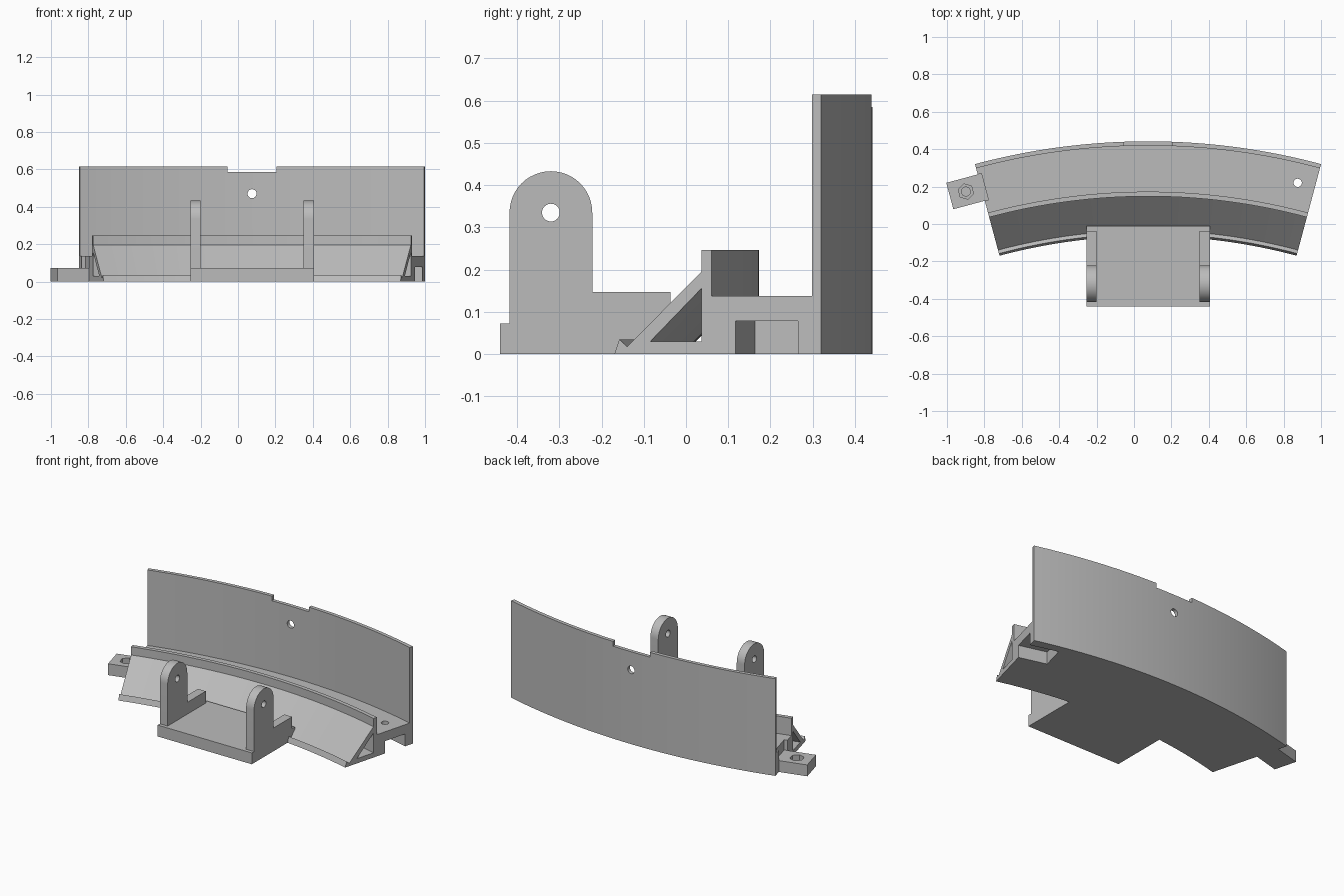
import bpy, bmesh, math
from mathutils import Matrix, Vector

if "Cube" in bpy.data.objects:
    bpy.data.objects.remove(bpy.data.objects["Cube"])

CENTRE = Vector((0.075, -3.133, 0))   # centre of the curved body
HALF = math.radians(15)               # half of the swept angle

grey = bpy.data.materials.new("plain grey")
grey.use_nodes = True
grey.diffuse_color = (0.5, 0.5, 0.5, 1)
grey.node_tree.nodes["Principled BSDF"].inputs["Base Color"].default_value = (0.5, 0.5, 0.5, 1)


def finish(name, bm):
    bmesh.ops.recalc_face_normals(bm, faces=bm.faces)
    mesh = bpy.data.meshes.new(name)
    bm.to_mesh(mesh)
    bm.free()
    mesh.materials.append(grey)
    ob = bpy.data.objects.new(name, mesh)
    bpy.context.collection.objects.link(ob)
    return ob


def sweep(name, profile, half, steps=48):
    """Sweep a (radius, height) profile along the arc."""
    bm = bmesh.new()
    rings = []
    for i in range(steps + 1):
        a = half * (2 * i / steps - 1)
        rings.append([bm.verts.new(CENTRE + Vector((r * math.sin(a), r * math.cos(a), z)))
                      for r, z in profile])
    n = len(profile)
    for a, b in zip(rings, rings[1:]):
        for k in range(n):
            m = (k + 1) % n
            bm.faces.new((a[k], a[m], b[m], b[k]))
    bm.faces.new(rings[0])
    bm.faces.new(rings[-1])
    return finish(name, bm)


def box(name, x, y, z):
    bm = bmesh.new()
    bmesh.ops.create_cube(bm, size=1)
    for v in bm.verts:
        v.co = [lo + (hi - lo) * (c + 0.5) for c, (lo, hi) in zip(v.co, (x, y, z))]
    return finish(name, bm)


def rod(name, radius, length, at, axis="Z", sides=32):
    bm = bmesh.new()
    bmesh.ops.create_cone(bm, cap_ends=True, segments=sides, radius1=radius,
                          radius2=radius, depth=length)
    if axis != "Z":
        turn = Matrix.Rotation(math.pi / 2, 4, "Y" if axis == "X" else "X")
        bmesh.ops.transform(bm, matrix=turn, verts=bm.verts)
    bmesh.ops.translate(bm, vec=at, verts=bm.verts)
    return finish(name, bm)


def at_end(ob, side):
    """Move a part from (along, radius, height) space to one end of the arc."""
    ob.data.transform(Matrix.Translation(CENTRE) @ Matrix.Rotation(-side * HALF, 4, "Z"))
    return ob


def cut(ob, *cutters):
    bpy.context.view_layer.objects.active = ob
    for c in cutters:
        mod = ob.modifiers.new("cut", "BOOLEAN")
        mod.operation, mod.solver, mod.object = "DIFFERENCE", "EXACT", c
        bpy.ops.object.modifier_apply(modifier=mod.name)
        bpy.data.objects.remove(c)


# Curved body: toe, groove, slope, lip, floor and tall back wall
body = sweep("curved_body", [
    (3.068, 0), (3.08, 0.035), (3.099, 0.017), (3.281, 0.195), (3.281, 0.247),
    (3.306, 0.247), (3.306, 0.137), (3.552, 0.137), (3.552, 0.615),
    (3.575, 0.615), (3.575, 0)], HALF)
tunnel = sweep("tunnel_cutter", [(3.156, 0.03), (3.281, 0.03), (3.281, 0.155)], HALF * 1.02)
cut(body, tunnel,
    box("wall_notch", (-0.055, 0.205), (0.35, 0.5), (0.585, 0.7)),
    rod("wall_hole", 0.024, 0.3, (0.075, 0.43, 0.47), "Y"),
    at_end(box("socket", (-0.178, 0.1), (3.365, 3.518), (-0.1, 0.078)), 1),
    at_end(rod("socket_hole", 0.022, 0.5, (-0.095, 3.446, 0.1)), 1),
    at_end(box("tab_clearance", (-0.1, 0.02), (3.372, 3.518), (0.072, 0.2)), -1))

# Joining tab with a recess, on the right end
tab = at_end(box("joining_tab", (-0.174, 0.02), (3.372, 3.518), (0, 0.072)), -1)
cut(tab,
    at_end(rod("nut_recess", 0.042, 0.08, (-0.085, 3.446, 0.07), sides=6), -1),
    at_end(rod("screw_recess", 0.024, 0.06, (-0.085, 3.446, 0.04)), -1))

# Bracket base
base = box("bracket_base", (-0.255, 0.405), (-0.44, -0.01), (0, 0.072))

# Two bracket ears with rounded tops and pin holes
ears = []
for name, x in (("right_ear", -0.255), ("left_ear", 0.35)):
    cy, cz, rad = -0.32, 0.335, 0.098
    outline = [(cy + rad * math.cos(math.pi * i / 24), cz + rad * math.sin(math.pi * i / 24))
               for i in range(25)]
    outline += [(cy - rad, 0), (-0.037, 0), (-0.037, 0.147), (cy + rad, 0.147)]
    bm = bmesh.new()
    face = bm.faces.new([bm.verts.new((x, y, z)) for y, z in outline])
    ext = bmesh.ops.extrude_face_region(bm, geom=[face])
    bmesh.ops.translate(bm, vec=(0.055, 0, 0),
                        verts=[v for v in ext["geom"] if isinstance(v, bmesh.types.BMVert)])
    ear = finish(name, bm)
    cut(ear, rod("pin_hole", 0.021, 0.3, (x, cy, cz), "X"))
    ears.append(ear)

# Smooth the curves, keep the edges sharp
bpy.ops.object.select_all(action="DESELECT")
for ob in [body, tab, base] + ears:
    ob.select_set(True)
bpy.context.view_layer.objects.active = body
bpy.ops.object.shade_smooth_by_angle(angle=math.radians(25))
